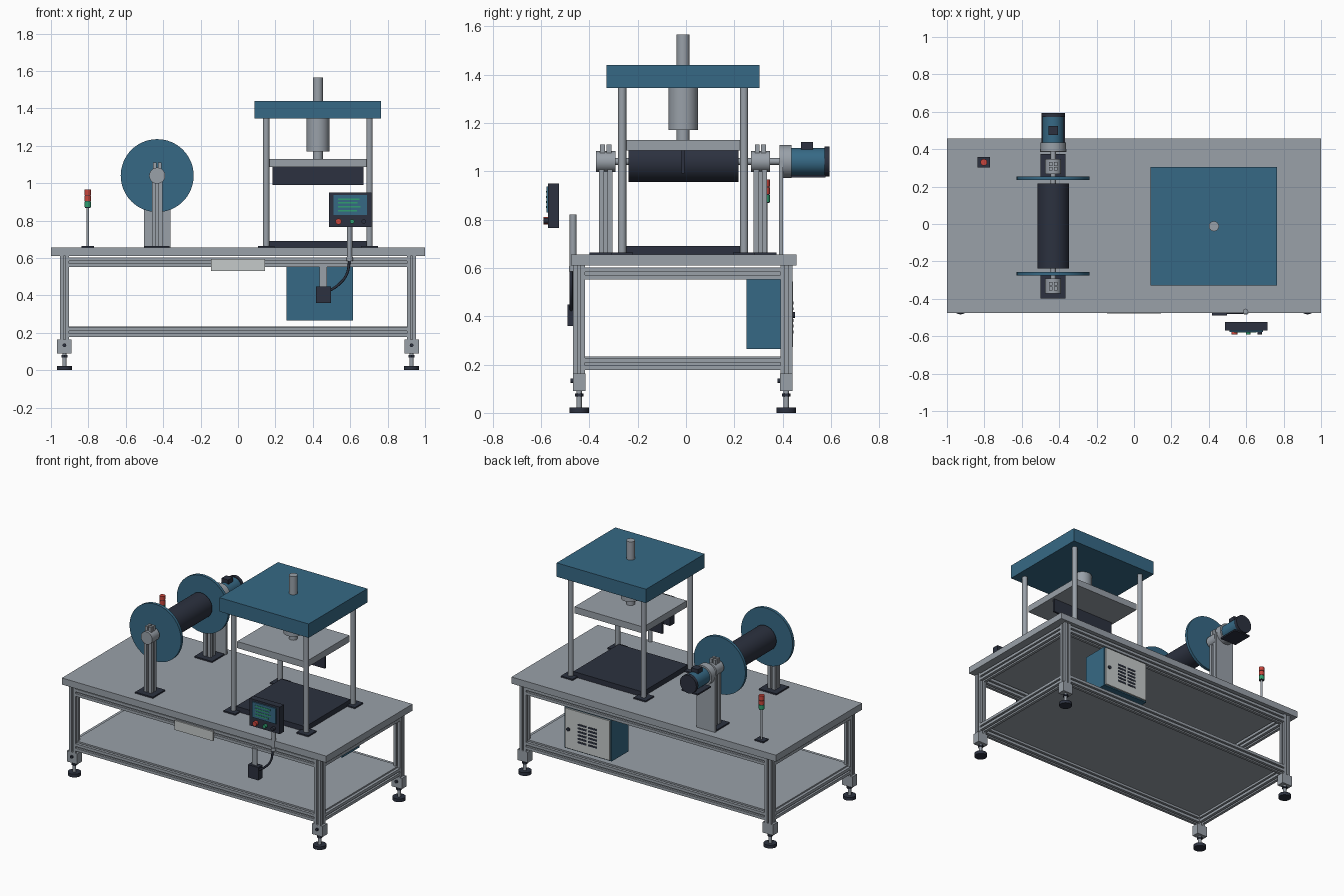
import bpy, bmesh, math
from mathutils import Vector, Matrix

old = bpy.data.objects.get("Cube")
if old:
    bpy.data.objects.remove(old, do_unlink=True)


def material(name, rgb):
    m = bpy.data.materials.new(name)
    m.use_nodes = True
    m.diffuse_color = (*rgb, 1)
    m.node_tree.nodes["Principled BSDF"].inputs["Base Color"].default_value = (*rgb, 1)
    return m


STEEL = material("steel grey", (0.32, 0.355, 0.395))
BLUE = material("machine blue", (0.037, 0.141, 0.235))
DARK = material("dark slate", (0.025, 0.031, 0.05))
PALE = material("pale grey", (0.56, 0.59, 0.59))
RED = material("signal red", (0.58, 0.06, 0.045))
GREEN = material("signal green", (0.03, 0.34, 0.16))

AXES = {"x": Matrix.Rotation(math.pi / 2, 4, "Y"),
        "y": Matrix.Rotation(-math.pi / 2, 4, "X"),
        "z": Matrix.Identity(4)}


def finish(name, bm, mat, smooth=False):
    bmesh.ops.recalc_face_normals(bm, faces=bm.faces)
    me = bpy.data.meshes.new(name)
    bm.to_mesh(me)
    bm.free()
    me.materials.append(mat)
    ob = bpy.data.objects.new(name, me)
    bpy.context.collection.objects.link(ob)
    if smooth:
        bpy.ops.object.select_all(action="DESELECT")
        ob.select_set(True)
        bpy.context.view_layer.objects.active = ob
        bpy.ops.object.shade_smooth_by_angle(angle=math.radians(35))
    return ob


def box(name, mat, x, y, z):
    """Block spanning the given (low, high) ranges."""
    bm = bmesh.new()
    bmesh.ops.create_cube(bm, size=1)
    for v in bm.verts:
        v.co = [lo + (c + 0.5) * (hi - lo) for c, (lo, hi) in zip(v.co, (x, y, z))]
    return finish(name, bm, mat)


def around(c, half):
    return (c - half, c + half)


def cyl(name, mat, start, length, r, axis="z", sides=32):
    """Cylinder from its start point along an axis."""
    bm = bmesh.new()
    bmesh.ops.create_cone(bm, cap_ends=True, segments=sides, radius1=r, radius2=r, depth=length)
    bmesh.ops.translate(bm, vec=(0, 0, length / 2), verts=bm.verts)
    bm.transform(Matrix.Translation(start) @ AXES[axis])
    return finish(name, bm, mat, True)


def extrusion(name, start, length, axis, w=0.05):
    """Slotted square aluminium bar."""
    h, s, d = w / 2, w * 0.12, w * 0.28
    side = [(h, -h), (h, -s), (h - d, -s), (h - d, s), (h, s)]
    bm = bmesh.new()
    verts = []
    for k in range(4):
        turn = Matrix.Rotation(k * math.pi / 2, 4, "Z")
        verts += [bm.verts.new(turn @ Vector((a, b, 0))) for a, b in side]
    face = bm.faces.new(verts)
    top = bmesh.ops.extrude_face_region(bm, geom=[face])["geom"]
    bmesh.ops.translate(bm, vec=(0, 0, length),
                        verts=[g for g in top if isinstance(g, bmesh.types.BMVert)])
    bm.transform(Matrix.Translation(start) @ AXES[axis])
    return finish(name, bm, STEEL)


# Table
FRONT, BACK, END = -0.442, 0.415, 0.928
box("table_top", STEEL, (-1, 1), (-0.475, 0.458), (0.61, 0.655))
box("lower_shelf", STEEL, (-0.93, 0.93), (-0.44, 0.413), (0.224, 0.234))
for z, level in ((0.203, "lower"), (0.577, "upper")):
    for y in (FRONT, BACK):
        extrusion(level + "_long_rail", (-0.905, y, z), 1.81, "x")
    for x in (-END, END):
        extrusion(level + "_end_rail", (x, FRONT + 0.025, z), BACK - FRONT - 0.05, "y")
for x in (-END, END):
    for y in (FRONT, BACK):
        extrusion("leg", (x, y, 0.09), 0.52, "z")
        box("foot_bracket", STEEL, around(x, 0.039), around(y, 0.0255), (0.09, 0.163))
        cyl("bracket_bolt", DARK, (x, y - 0.036, 0.133), 0.012, 0.01, "y", 12)
        cyl("foot_stem", STEEL, (x, y, 0.015), 0.08, 0.011, sides=16)
        cyl("foot_nut", DARK, (x, y, 0.068), 0.012, 0.018, sides=6)
        cyl("foot_pad", DARK, (x, y, 0), 0.022, 0.041)
box("name_plate", PALE, (-0.145, 0.145), (-0.478, -0.469), (0.53, 0.595))

# Press
PX, PY = 0.427, -0.012
box("press_base", DARK, around(PX, 0.262), around(PY, 0.245), (0.655, 0.69))
box("press_crown", BLUE, around(PX, 0.338), around(PY, 0.317), (1.345, 1.44))
box("moving_platen", STEEL, around(PX, 0.26), around(PY, 0.236), (1.085, 1.13))
box("press_blade", DARK, around(PX, 0.243), around(PY, 0.006), (0.99, 1.085))
for sx in (-1, 1):
    for sy in (-1, 1):
        x, y = PX + sx * 0.276, PY + sy * 0.252
        box("column_pad", DARK, around(x, 0.045), around(y, 0.045), (0.655, 0.664))
        cyl("press_column", STEEL, (x, y, 0.66), 0.69, 0.017)
cyl("press_cylinder", STEEL, (PX, PY, 1.17), 0.18, 0.061)
cyl("piston_rod", STEEL, (PX, PY, 1.12), 0.06, 0.027)
cyl("upper_rod", STEEL, (PX, PY, 1.43), 0.135, 0.027)

# Reel and its stands
RX, RZ = -0.432, 1.04
cyl("reel_shaft", STEEL, (RX, -0.3, RZ), 0.7, 0.014, "y", 20)
cyl("reel_core", DARK, (RX, -0.238, RZ), 0.455, 0.085, "y", 48)
for y in (-0.276, 0.234):
    cyl("reel_flange", BLUE, (RX, y, RZ), 0.02, 0.195, "y", 64)
for y in (-0.332, 0.308):
    box("stand_pad", DARK, around(RX, 0.067), around(y, 0.067), (0.655, 0.664))
    extrusion("reel_stand", (RX, y, 0.66), 0.36, "z", 0.056)
    cyl("bearing_housing", STEEL, (RX, y - 0.04, RZ), 0.08, 0.043, "y", 24)
    for dx in (-0.013, 0.013):
        for dy in (-0.013, 0.013):
            box("bearing_clamp_lug", STEEL, around(RX + dx, 0.01), around(y + dy, 0.01), (1.07, 1.11))

# Drive motor
box("motor_mount", STEEL, around(RX, 0.07), (0.385, 0.402), (0.655, 1.04))
cyl("motor_flange", STEEL, (RX, 0.387, RZ), 0.05, 0.068, "y")
cyl("motor_body", BLUE, (RX, 0.435, RZ), 0.14, 0.056, "y")
cyl("motor_end_cap", DARK, (RX, 0.572, RZ), 0.022, 0.062, "y")
box("motor_foot", DARK, around(RX, 0.062), (0.435, 0.578), (0.974, 0.984))
box("motor_terminal_box", DARK, around(RX, 0.025), around(0.5, 0.025), (1.08, 1.12))

# Signal tower
TX, TY = -0.803, 0.33
box("tower_pad", DARK, around(TX, 0.033), around(TY, 0.028), (0.655, 0.664))
cyl("tower_pole", STEEL, (TX, TY, 0.66), 0.22, 0.007, sides=16)
cyl("tower_core", DARK, (TX, TY, 0.868), 0.095, 0.015, sides=24)
for z, mat in ((0.873, GREEN), (0.905, RED), (0.937, RED)):
    cyl("tower_lamp", mat, (TX, TY, z), 0.028, 0.018, sides=24)

# Control panel
box("panel_case", DARK, (0.487, 0.715), (-0.57, -0.525), (0.765, 0.95))
box("panel_screen", BLUE, (0.51, 0.69), (-0.578, -0.569), (0.83, 0.936))
for i, right in enumerate((0.65, 0.64, 0.655, 0.635)):
    box("screen_line", GREEN, (0.535, right), (-0.58, -0.577), around(0.915 - i * 0.021, 0.004))
for x, r, mat in ((0.537, 0.016, RED), (0.61, 0.012, GREEN), (0.672, 0.012, DARK)):
    cyl("panel_button", mat, (x, -0.59, 0.795), 0.022, r, "y", 20)
cyl("panel_pole", STEEL, (0.597, -0.467, 0.6), 0.22, 0.014, sides=20)
cyl("cable_gland", STEEL, (0.597, -0.467, 0.585), 0.02, 0.018, sides=16)

# Cable and junction box
box("junction_hanger", STEEL, (0.436, 0.475), (-0.474, -0.466), (0.44, 0.56))
box("junction_box", DARK, (0.418, 0.497), (-0.49, -0.445), (0.36, 0.448))
curve = bpy.data.curves.new("panel_cable", "CURVE")
curve.dimensions = "3D"
curve.bevel_depth = 0.007
curve.bevel_resolution = 2
spline = curve.splines.new("BEZIER")
path = [(0.597, 0.59), (0.58, 0.51), (0.535, 0.455), (0.49, 0.425)]
spline.bezier_points.add(len(path) - 1)
for p, (x, z) in zip(spline.bezier_points, path):
    p.co = (x, -0.475, z)
    p.handle_left_type = p.handle_right_type = "AUTO"
curve.materials.append(DARK)
bpy.context.collection.objects.link(bpy.data.objects.new("panel_cable", curve))

# Electrical cabinet
box("cabinet_body", BLUE, (0.26, 0.615), (0.25, 0.432), (0.265, 0.552))
box("cabinet_door", PALE, (0.268, 0.607), (0.43, 0.443), (0.273, 0.544))
for row in range(6):
    for x in (0.395, 0.475):
        box("door_vent", DARK, around(x, 0.033), (0.44, 0.4455), around(0.335 + row * 0.024, 0.006))
cyl("door_lock", DARK, (0.58, 0.44, 0.405), 0.01, 0.012, "y", 16)
